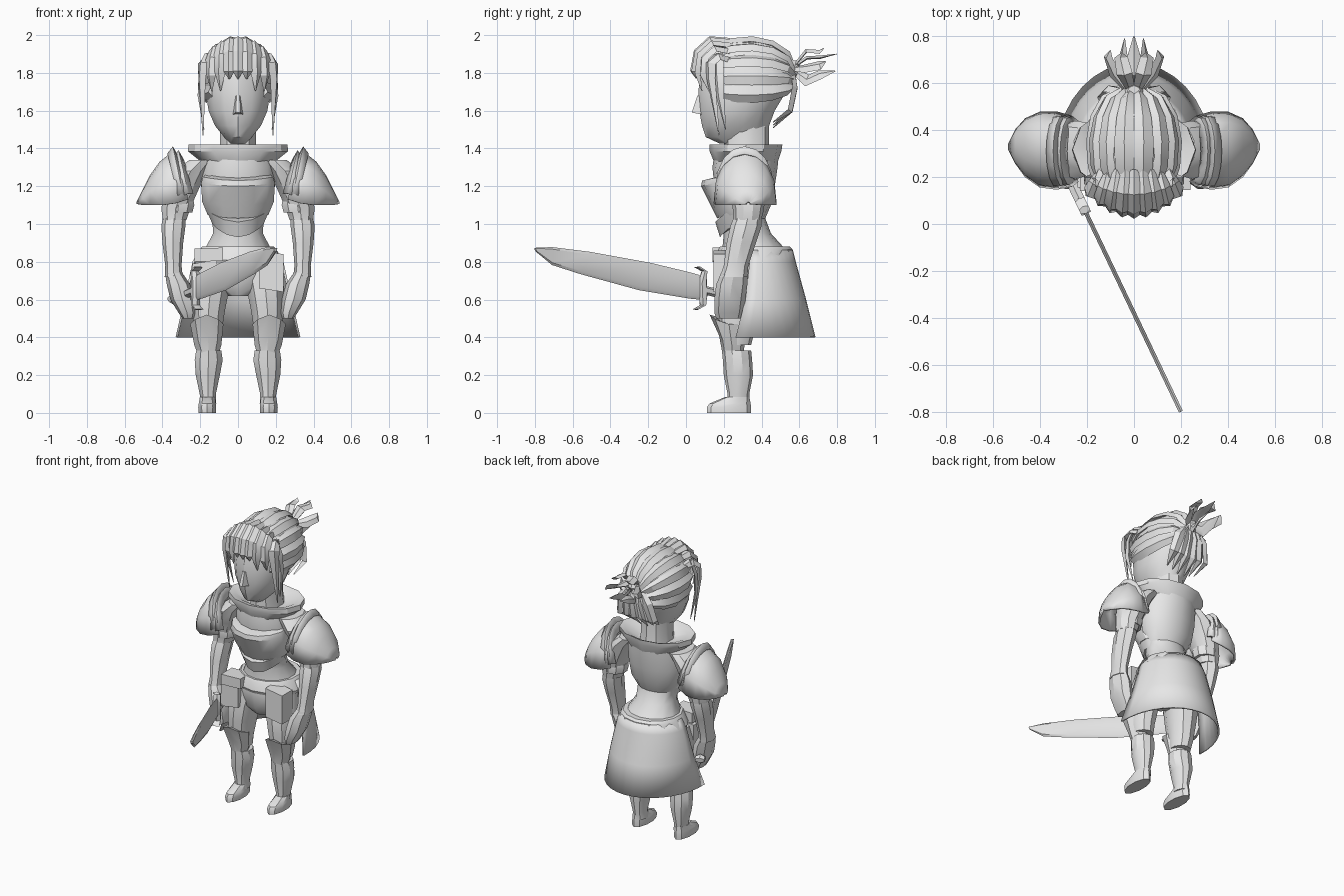
import bpy, bmesh, math
from mathutils import Vector

grey = bpy.data.materials.new("plain_grey")
grey.diffuse_color = (0.8, 0.8, 0.8, 1)


def skin(name, rings, closed=True, caps=True, thick=0):
    """Bridge a list of equal-length point rings into a surface."""
    bm = bmesh.new()
    vs = [[bm.verts.new(p) for p in r] for r in rings]
    n = len(rings[0])
    for a, b in zip(vs, vs[1:]):
        for i in range(n if closed else n - 1):
            j = (i + 1) % n
            bm.faces.new((a[i], a[j], b[j], b[i]))
    if closed and caps:
        bm.faces.new(vs[0])
        bm.faces.new(vs[-1])
    bmesh.ops.recalc_face_normals(bm, faces=bm.faces)
    me = bpy.data.meshes.new(name)
    bm.to_mesh(me)
    bm.free()
    ob = bpy.data.objects.new(name, me)
    bpy.context.collection.objects.link(ob)
    me.materials.append(grey)
    if thick:
        m = ob.modifiers.new("thickness", 'SOLIDIFY')
        m.thickness = thick
        m.offset = 0
    return ob


def loft(name, rows, n=10, s=1, arc=None, dip=0, caps=True, thick=0):
    """Rows are (z, centre x, half width, front y, back y); dip lowers the front."""
    rings = []
    for z, cx, rx, y0, y1 in rows:
        ring = []
        for i in range(n):
            if arc:
                a = math.radians(arc[0] + (arc[1] - arc[0]) * i / (n - 1))
            else:
                a = 2 * math.pi * i / n - math.pi / 2
            ring.append((s * (cx + rx * math.cos(a)),
                         (y0 + y1) / 2 + (y1 - y0) / 2 * math.sin(a),
                         z - dip * max(0, -math.sin(a)) ** 2))
        rings.append(ring)
    return skin(name, rings, arc is None, caps, thick)


def strand(name, pts, widths, thick=0.016, centre=(0, 0.3, 1.72)):
    """Flat tapered lock of hair following pts, facing away from centre."""
    pts = [Vector(p) for p in pts]
    rings = []
    for i, p in enumerate(pts):
        tan = (pts[min(i + 1, len(pts) - 1)] - pts[max(i - 1, 0)]).normalized()
        side = tan.cross(p - Vector(centre)).normalized()
        out = side.cross(tan).normalized()
        w = widths[i]
        t = thick * min(1, w / 0.02)
        rings.append([p + side * w, p + out * t, p - side * w, p - out * t * 0.5])
    return skin(name, rings)


def block(name, lo, hi, slant=0):
    """Box between two corners, its outer x side lowered by slant."""
    rings = []
    for x, dz in ((lo[0], 0), (hi[0], slant)):
        rings.append([(x, lo[1], lo[2] + dz), (x, hi[1], lo[2] + dz),
                      (x, hi[1], hi[2] + dz), (x, lo[1], hi[2] + dz)])
    return skin(name, rings)


# Head, neck and nose
loft("neck", [(1.34, 0, .11, .20, .45), (1.42, 0, .10, .20, .44), (1.52, 0, .10, .2, .44)])
loft("head", [(1.425, 0, .05, .18, .40), (1.46, 0, .075, .105, .42), (1.52, 0, .125, .085, .44),
              (1.60, 0, .16, .07, .47), (1.70, 0, .175, .065, .53), (1.82, 0, .165, .08, .55),
              (1.90, 0, .14, .11, .52), (1.96, 0, .08, .18, .46)], 14)
skin("nose", [[(-.028, .085, 1.58), (.028, .085, 1.58), (.012, .03, 1.59), (-.012, .03, 1.59)],
              [(-.015, .08, 1.68), (.015, .08, 1.68), (.008, .06, 1.68), (-.008, .06, 1.68)]])


# Hair cap and swept-back locks, gathered towards the knot
def scalp(a, t, k=1.0):
    a, t = math.radians(a), math.radians(t)
    r = max(0, math.sin(t)) ** 0.75 * k
    return (0.185 * r * math.sin(a), 0.33 - 0.25 * math.cos(t), 1.755 + 0.222 * r * math.cos(a))


skin("hair_cap", [[scalp(a, t) for a in range(-112, 113, 16)] for t in (48, 70, 95, 120, 145, 165, 178)],
     closed=False)
for a in range(-108, 109, 24):
    strand("swept_lock", [scalp(a, t, 1.01) for t in (46, 70, 95, 120, 145, 170)],
           (.028, .044, .046, .040, .03, .012), 0.02)

# Fringe, with long locks at its ends
for k in range(-4, 5):
    u = k / 4
    x, q = .185 * u, u * u
    tip = 1.47 if abs(k) == 4 else 1.77 - .13 * abs(u) + .03 * (k % 2)
    strand("fringe_lock", [(x * .75, .23, 1.965 - .10 * q), (x * .9, .13 + .04 * q, 1.975 - .09 * q),
                           (x, .06 + .07 * q, 1.91 - .06 * q), (x * 1.03, .042 + .09 * q, 1.81 - .04 * q),
                           (x, .055 + .12 * q, tip)], (.02, .034, .038, .03, .003), 0.02)
for s in (1, -1):
    strand("temple_lock", [(s * .15, .17, 1.90), (s * .19, .17, 1.80), (s * .20, .18, 1.68),
                           (s * .18, .21, 1.50)], (.03, .035, .025, .003))

# Loose locks at the nape
for x in (-.13, -.08, -.03, .03, .08, .13):
    strand("nape_lock", [(x * .3, .56, 1.81), (x * .8, .575, 1.72), (x, .55, 1.60),
                         (x * .85, .46, 1.50 + abs(x) * .3)], (.02, .034, .03, .004))

# Hair knot and tail
loft("hair_knot", [(1.775, 0, .03, .53, .59), (1.82, 0, .045, .52, .61), (1.865, 0, .03, .53, .59)], 8)
for x, y, z in ((0, .80, 1.90), (.04, .79, 1.81), (-.04, .79, 1.81), (.10, .74, 1.86),
                (-.10, .74, 1.86), (.05, .73, 1.93), (-.05, .73, 1.93)):
    strand("tail_lock", [(x * .2, .56, 1.82), (x * .8, .64, z - .035 + (z - 1.86) * .3),
                         (x * 1.1, .71, z - .02), (x, y, z)], (.015, .035, .03, .003), .012,
           (0, .66, 1.74))

# Torso, breastplate and collar
loft("torso", [(.84, 0, .195, .19, .55), (.95, 0, .135, .20, .45), (1.03, 0, .14, .19, .42),
               (1.10, 0, .185, .17, .45), (1.20, 0, .20, .15, .47), (1.30, 0, .20, .14, .485),
               (1.37, 0, .19, .15, .49)], 14)
loft("breastplate", [(1.05, 0, .165, .165, .40), (1.12, 0, .195, .13, .40), (1.22, 0, .20, .08, .40),
                     (1.25, 0, .19, .085, .40), (1.265, 0, .17, .15, .40)], 14, dip=.02)
loft("belly_plate", [(1.00, 0, .138, .18, .40), (1.08, 0, .172, .155, .41)], 14, dip=.07)
loft("collar", [(1.325, 0, .19, .15, .485), (1.385, 0, .265, .125, .505), (1.42, 0, .262, .125, .51),
                (1.41, 0, .215, .165, .485), (1.36, 0, .10, .22, .42)], 12)

# Hips, belt, pouch and hanging plates
loft("hips", [(.62, 0, .06, .22, .38), (.67, 0, .19, .19, .46), (.78, 0, .225, .17, .54),
              (.87, 0, .20, .18, .55)], 14)
loft("belt", [(.79, 0, .232, .165, .555), (.81, 0, .236, .155, .565), (.865, 0, .208, .17, .565),
              (.88, 0, .195, .18, .55)], 14)
block("pouch", (-.23, .14, .80), (-.08, .26, .87), .005)
block("hip_plate", (.11, .145, .66), (.24, .26, .86), -.02)
block("hip_plate_left", (-.24, .155, .64), (-.11, .26, .79), .02)

# Long skirt, open at the front
loft("skirt", [(.86, 0, .20, .15, .56), (.80, 0, .235, .13, .575), (.60, 0, .28, .04, .63),
               (.40, 0, .325, -.10, .68)], 19, arc=(-4, 184), dip=0, thick=.012)

for s in (1, -1):
    # Leg, knee guard and boot
    loft("thigh", [(.78, .12, .10, .19, .44), (.66, .145, .105, .165, .42), (.55, .155, .092, .165, .39),
                   (.42, .16, .075, .18, .36), (.36, .155, .068, .19, .345)], s=s)
    loft("knee_guard", [(.28, .155, .045, .19, .30), (.36, .16, .072, .175, .31),
                        (.47, .165, .088, .125, .33), (.46, .165, .07, .16, .31)], 8, s=s, dip=-.05)
    loft("shin", [(.05, .155, .042, .215, .335), (.10, .16, .045, .22, .335), (.20, .16, .067, .20, .355),
                  (.28, .155, .078, .195, .35), (.33, .155, .07, .19, .345)], s=s)
    loft("boot", [(0, .163, .048, .11, .345), (.03, .163, .05, .11, .345), (.05, .163, .047, .125, .342),
                  (.085, .162, .042, .21, .335)], 10, s=s)
    # Arm, elbow band and hand
    loft("upper_arm", [(1.34, .19, .07, .21, .43), (1.28, .25, .09, .19, .44), (1.18, .30, .095, .22, .43),
                       (1.08, .33, .08, .25, .41), (1.02, .335, .065, .25, .40)], s=s)
    loft("elbow_band", [(1.06, .32, .082, .25, .41), (1.10, .315, .088, .245, .415),
                        (1.12, .31, .08, .25, .41)], s=s)
    loft("forearm", [(1.05, .335, .06, .26, .40), (.99, .342, .064, .235, .40), (.90, .345, .055, .215, .37),
                     (.78, .342, .043, .20, .33), (.72, .34, .048, .18, .325)], 8, s=s)
    loft("hand", [(.74, .34, .046, .185, .325), (.68, .315, .062, .16, .325), (.60, .295, .063, .15, .315),
                  (.53, .27, .045, .15, .305), (.50, .265, .03, .16, .295)], 8, s=s)

    # Shoulder guard dome and its raised inner rims
    def arch(x, y, hw, zb, zt, lean, n=9):
        r = []
        for i in range(n):
            t = math.pi * i / (n - 1)
            h = math.sin(t) ** .8 if 0 < i < n - 1 else 0
            r.append((s * (x - lean * (1 - h)), y - hw * math.cos(t), zb + (zt - zb) * h))
        return r
    skin("shoulder_guard", [arch(.315, .31, .145, 1.13, 1.36, .05), arch(.36, .313, .16, 1.11, 1.365, .03),
                            arch(.41, .317, .155, 1.10, 1.325, .01), arch(.46, .325, .12, 1.10, 1.255, 0),
                            arch(.50, .33, .07, 1.10, 1.175, 0), arch(.53, .33, .01, 1.105, 1.115, 0)],
         closed=False, thick=.014)
    for x, z, w in ((.335, 1.405, .15), (.305, 1.385, .145)):
        skin("guard_rim", [arch(x - .015, .31, w - .02, 1.16, z - .05, .05),
                           arch(x + .01, .31, w, 1.16, z, .05),
                           arch(x + .035, .31, w + .002, 1.15, z - .035, .05)], closed=False, thick=.012)


# Sword: points given as (y, z) along its slanted vertical plane, plus sideways offset
def on_sword(y, z, off=0):
    k = (.08 - y) / .88
    return (-.22 + .42 * k + off * .9, y + off * .43, z)


def sword_part(name, upper, lower, half, bevel):
    """Flat plate with thin edges and a thicker middle."""
    rings = []
    for (y0, z0), (y1, z1) in zip(upper, lower):
        a, b = bevel, 1 - bevel
        mid = [(y0 + (y1 - y0) * f, z0 + (z1 - z0) * f) for f in (a, b)]
        rings.append([on_sword(y0, z0), on_sword(*mid[0], half), on_sword(*mid[1], half),
                      on_sword(y1, z1), on_sword(*mid[1], -half), on_sword(*mid[0], -half)])
    skin(name, rings)


sword_part("blade", [(.07, .73), (.03, .742), (-.19, .795), (-.51, .853), (-.71, .878), (-.80, .874)],
           [(.07, .60), (.02, .605), (-.25, .65), (-.56, .735), (-.71, .783), (-.795, .855)], .009, .12)
sword_part("guard", [(.045, .77), (.085, .75), (.065, .69), (.065, .63), (.075, .57), (.04, .55)],
           [(.075, .775), (.11, .75), (.11, .69), (.115, .63), (.105, .57), (.06, .545)], .022, .25)
sword_part("handle", [(.09, .675), (.31, .625)], [(.08, .63), (.30, .58)], .022, .25)
sword_part("pommel", [(.30, .62), (.32, .637), (.345, .62)], [(.30, .585), (.315, .567), (.34, .585)], .03, .25)

# Smooth shading with sharp creases kept
for ob in bpy.context.scene.objects:
    ob.select_set(True)
    bpy.context.view_layer.objects.active = ob
bpy.ops.object.shade_smooth_by_angle(angle=math.radians(32))
